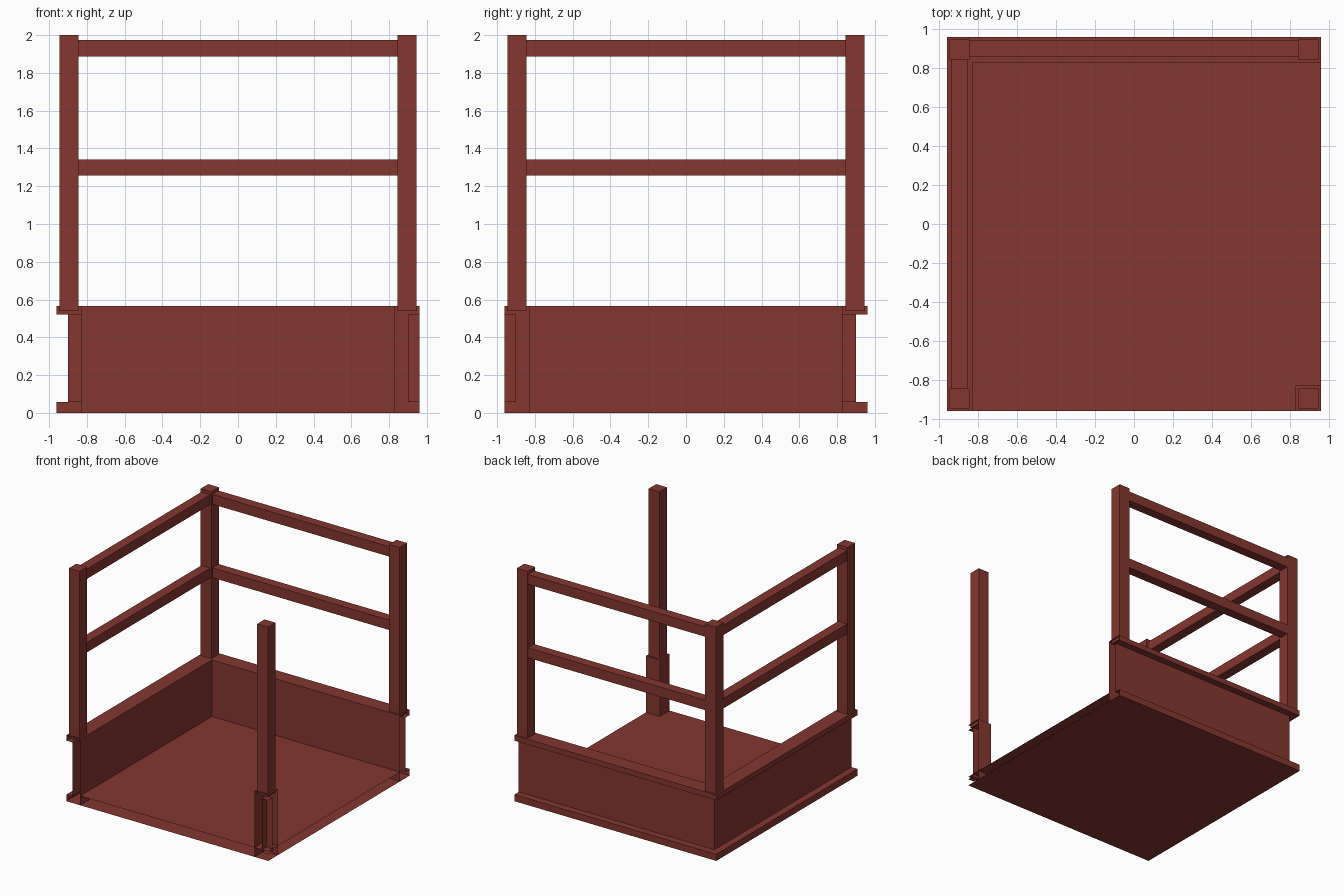
import bpy, bmesh

if "Cube" in bpy.data.objects:
    bpy.data.objects.remove(bpy.data.objects["Cube"])

O = 0.96             # outer edge of the flanges
WEB, INNER = 0.90, 0.828   # outer and inner face of the wall web
LOW, MID, TOP = 0.057, 0.52, 0.566
DECK = 0.08          # height of the raised floor sheet

paint = bpy.data.materials.new("red_paint")
paint.diffuse_color = (0.235, 0.038, 0.028, 1)
paint.use_nodes = True
paint.node_tree.nodes["Principled BSDF"].inputs["Base Color"].default_value = paint.diffuse_color


def finish(name, bm):
    bmesh.ops.recalc_face_normals(bm, faces=bm.faces)
    me = bpy.data.meshes.new(name)
    bm.to_mesh(me)
    bm.free()
    me.materials.append(paint)
    ob = bpy.data.objects.new(name, me)
    bpy.context.collection.objects.link(ob)
    return ob


def box(name, x0, x1, y0, y1, z0, z1):
    bm = bmesh.new()
    bmesh.ops.create_cube(bm, size=1)
    for v in bm.verts:
        v.co = ((x0 + x1) / 2 + v.co.x * (x1 - x0),
                (y0 + y1) / 2 + v.co.y * (y1 - y0),
                (z0 + z1) / 2 + v.co.z * (z1 - z0))
    return finish(name, bm)


def sheet(name, x0, x1, y0, y1, z):
    bm = bmesh.new()
    bm.faces.new([bm.verts.new(p) for p in
                  ((x0, y0, z), (x1, y0, z), (x1, y1, z), (x0, y1, z))])
    return finish(name, bm)


# Hollow channel section, mitred round corners and left open at the ends
PROFILE = [(INNER, 0), (O, 0), (O, LOW), (WEB, LOW),
           (WEB, MID), (O, MID), (O, TOP), (INNER, TOP)]


def channel(name, stations):
    bm = bmesh.new()
    rings = [[bm.verts.new((*place(o), z)) for o, z in PROFILE] for place in stations]
    for a, b in zip(rings, rings[1:]):
        for i in range(len(PROFILE)):
            j = (i + 1) % len(PROFILE)
            bm.faces.new((a[i], a[j], b[j], b[i]))
    return finish(name, bm)


channel("channel_wall", [lambda o: (-o, -O), lambda o: (-o, o), lambda o: (O, o)])

# Corner stub: two inner faces, an L notch in the outer corner, flanges above and below
bm = bmesh.new()


def strip(points, z0, z1):
    for (xa, ya), (xb, yb) in zip(points, points[1:]):
        bm.faces.new([bm.verts.new(p) for p in
                      ((xa, ya, z0), (xb, yb, z0), (xb, yb, z1), (xa, ya, z1))])


strip([(INNER, -O), (INNER, -INNER), (O, -INNER)], 0, TOP)
strip([(WEB, -O), (WEB, -WEB), (O, -WEB)], LOW, MID)
for z in (0, TOP):
    bm.faces.new([bm.verts.new((x, y, z)) for x, y in
                  ((INNER, -O), (O, -O), (O, -INNER), (INNER, -INNER))])
for z in (LOW, MID):
    bm.faces.new([bm.verts.new((x, y, z)) for x, y in
                  ((WEB, -O), (O, -O), (O, -WEB), (WEB, -WEB))])
bmesh.ops.remove_doubles(bm, verts=bm.verts, dist=0.0001)
finish("corner_stub", bm)

# Double skinned floor, open at the front and right
sheet("floor_underside", -INNER, O, -O, INNER, 0)
sheet("floor_deck", -INNER, O, -O, INNER, DECK)

# Corner posts, seated inside the top flange
P0, P1 = 0.844, 0.946
for side, sx in (("left", -1), ("right", 1)):
    for end, sy in (("front", -1), ("back", 1)):
        xs, ys = sorted((sx * P0, sx * P1)), sorted((sy * P0, sy * P1))
        box(f"{end}_{side}_post", *xs, *ys, 0.54, 2.0)

# Guard rails along the left and back sides
for level, z0, z1 in (("middle", 1.257, 1.342), ("top", 1.888, 1.973)):
    box(f"left_{level}_rail", -0.94, -0.855, -P0, P0, z0, z1)
    box(f"back_{level}_rail", -P0, P0, 0.858, 0.942, z0, z1)
